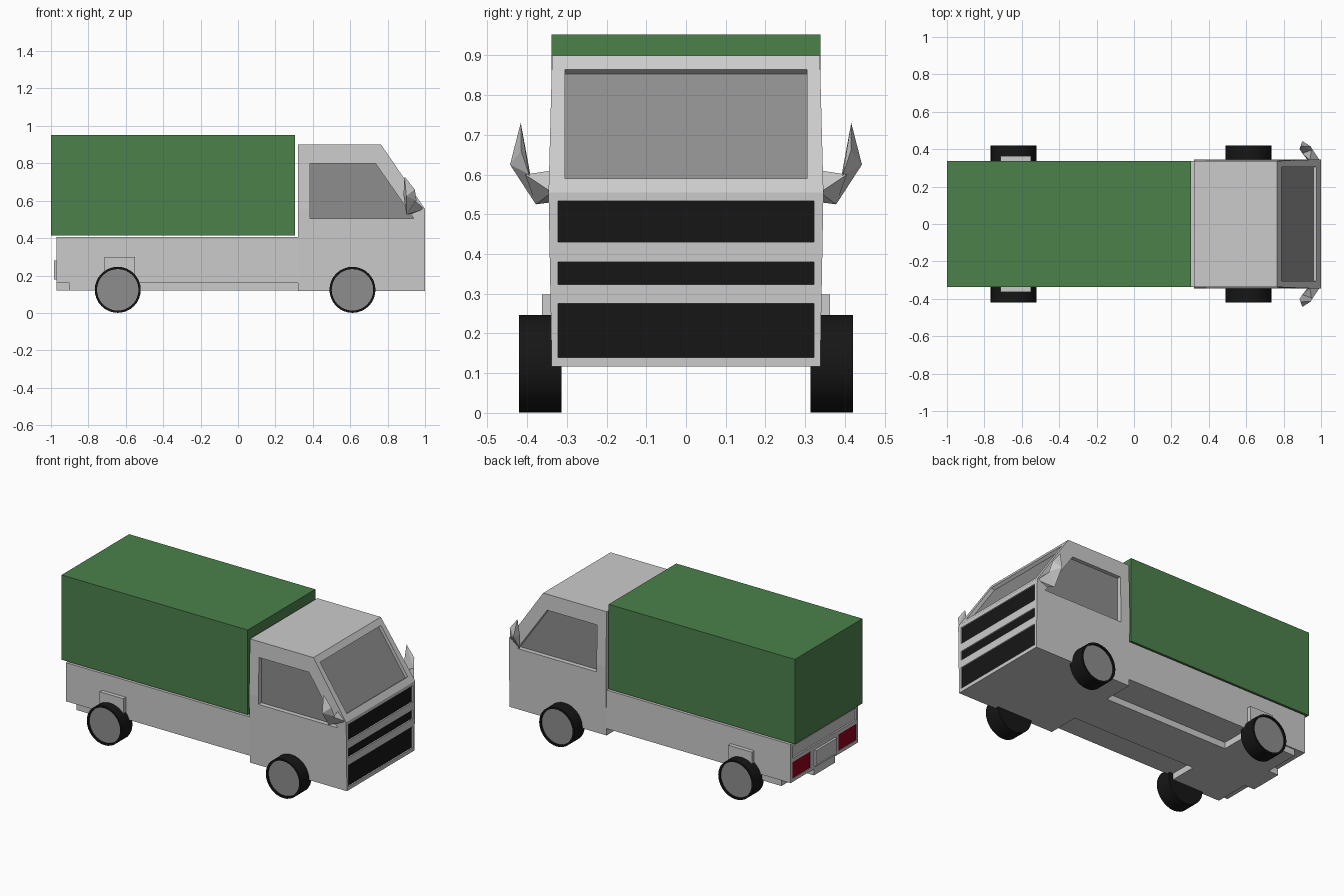
import bpy, bmesh, math
from mathutils import Vector, Matrix

if "Cube" in bpy.data.objects:
    bpy.data.objects.remove(bpy.data.objects["Cube"])


def material(name, rgb):
    m = bpy.data.materials.new(name)
    m.diffuse_color = (*rgb, 1)
    m.use_nodes = True
    m.node_tree.nodes["Principled BSDF"].inputs["Base Color"].default_value = m.diffuse_color
    return m


GREEN = material("canvas_green", (0.07, 0.22, 0.07))
DARK = material("dark_grey", (0.27, 0.27, 0.27))
BLACK = material("black", (0.008, 0.008, 0.008))
RED = material("red", (0.30, 0.0, 0.015))


def finish(name, bm, *mats):
    bmesh.ops.recalc_face_normals(bm, faces=bm.faces)
    me = bpy.data.meshes.new(name)
    bm.to_mesh(me)
    bm.free()
    ob = bpy.data.objects.new(name, me)
    bpy.context.collection.objects.link(ob)
    for m in mats:
        if m:
            me.materials.append(m)
    return ob


def loft(name, rings, mat=None):
    """Closed solid through rings of equal point count."""
    bm = bmesh.new()
    vs = [[bm.verts.new(p) for p in r] for r in rings]
    n = len(rings[0])
    for a, b in zip(vs, vs[1:]):
        for i in range(n):
            j = (i + 1) % n
            bm.faces.new((a[i], a[j], b[j], b[i]))
    bm.faces.new(vs[0])
    bm.faces.new(vs[-1])
    return finish(name, bm, mat)


def prism(name, pts, axis, a, b, mat=None):
    """Extrude an (x,z) profile along y, or a (y,z) profile along x."""
    place = (lambda p, t: (p[0], t, p[1])) if axis == "y" else (lambda p, t: (t, p[0], p[1]))
    return loft(name, [[place(p, t) for p in pts] for t in (a, b)], mat)


def rect(u0, u1, v0, v1):
    return [(u0, v0), (u1, v0), (u1, v1), (u0, v1)]


def box(name, x0, x1, y0, y1, z0, z1, mat=None):
    return prism(name, rect(x0, x1, z0, z1), "y", y0, y1, mat)


def hull(name, pts):
    bm = bmesh.new()
    for p in pts:
        bm.verts.new(p)
    bmesh.ops.convex_hull(bm, input=bm.verts)
    return finish(name, bm)


def cut(ob, cutter):
    mod = ob.modifiers.new("recess", "BOOLEAN")
    mod.operation, mod.solver, mod.object = "DIFFERENCE", "EXACT", cutter
    bpy.context.view_layer.objects.active = ob
    bpy.ops.object.modifier_apply(modifier=mod.name)
    bpy.data.objects.remove(cutter)


def recess(ob, name, pts, axis, outer, inner, mat):
    """Sink a pocket into ob and line its floor with a coloured panel."""
    step = 0.004 if outer > inner else -0.004
    cut(ob, prism("cutter", pts, axis, outer, inner))
    prism(name, pts, axis, inner + step, inner - step, mat)


# Cab: three stacked rings, slightly wider at the waist
cab = loft("cab", [[(0.32, -w, z), (xf, -w, z), (xf, w, z), (0.32, w, z)]
                   for z, xf, w in ((0.117, 1.0, 0.338), (0.555, 1.0, 0.346), (0.9, 0.765, 0.337))])

# Grille openings
for i, (z0, z1) in enumerate(((0.14, 0.275), (0.323, 0.38), (0.43, 0.533))):
    recess(cab, f"grille_{i}", rect(-0.322, 0.322, z0, z1), "x", 1.05, 0.987, BLACK)

# Side windows
side_window = [(0.385, 0.505), (0.94, 0.505), (0.735, 0.80), (0.385, 0.80)]
for s, side in ((-1, "right"), (1, "left")):
    recess(cab, f"window_{side}", side_window, "y", s * 0.4, s * 0.312, DARK)


# Windscreen, set into the sloping front
def slab(d0, d1):
    n = Vector((0.345, 0.235)).normalized()
    ends = [Vector((1 - (z - 0.555) * 0.235 / 0.345, z)) for z in (0.59, 0.865)]
    return [ends[0] + n * d0, ends[0] + n * d1, ends[1] + n * d1, ends[1] + n * d0]


cut(cab, prism("cutter", slab(-0.025, 0.05), "y", -0.305, 0.305))
prism("windscreen", slab(-0.03, -0.021), "y", -0.305, 0.305, DARK)

# Load bed with recessed tailgate and lights
bed = box("bed", -0.97, 0.32, -0.338, 0.338, 0.16, 0.405)
cut(bed, box("cutter", -1.0, -0.96, -0.32, 0.32, 0.31, 0.385))
for s, side in ((-1, "right"), (1, "left")):
    recess(bed, f"tail_light_{side}", rect(*sorted((s * 0.14, s * 0.32)), 0.18, 0.285),
           "x", -1.0, -0.962, RED)
plate = box("plate_holder", -0.985, -0.965, -0.105, 0.105, 0.18, 0.28)
recess(plate, "plate_panel", rect(-0.092, 0.092, 0.192, 0.268), "x", -1.0, -0.98, None)

# Canvas load cover
box("load_cover", -1.0, 0.305, -0.338, 0.338, 0.415, 0.952, GREEN)

# Chassis: spine, rear cross plate and rear tab
box("chassis_spine", -0.56, 0.33, -0.14, 0.14, 0.12, 0.165)
box("chassis_rear", -0.9, -0.55, -0.33, 0.33, 0.12, 0.165)
box("chassis_tab", -0.97, -0.89, -0.105, 0.105, 0.12, 0.165)

# Wheels with inset hubs
for x, end in ((-0.643, "rear"), (0.612, "front")):
    for s, side in ((-1, "right"), (1, "left")):
        bm = bmesh.new()
        bmesh.ops.create_cone(bm, cap_ends=True, segments=32, radius1=0.123, radius2=0.123, depth=0.106,
                              matrix=Matrix.Translation((x, s * 0.367, 0.1235))
                              @ Matrix.Rotation(math.pi / 2, 4, "X"))
        bm.normal_update()
        cap = [f for f in bm.faces if f.normal.y * s > 0.9]
        bmesh.ops.inset_region(bm, faces=cap, thickness=0.012, depth=0)
        rim = bmesh.ops.extrude_discrete_faces(bm, faces=[]) if not cap else None
        wall = bmesh.ops.extrude_face_region(bm, geom=cap)["geom"]
        floor = [g for g in wall if isinstance(g, bmesh.types.BMFace)]
        bmesh.ops.delete(bm, geom=[f for f in cap if f.is_valid], context="FACES_ONLY")
        bmesh.ops.translate(bm, verts=list({v for f in floor for v in f.verts}), vec=(0, -s * 0.01, 0))
        for f in floor:
            f.material_index = 1
        wheel = finish(f"wheel_{end}_{side}", bm, BLACK, DARK)
        bpy.ops.object.select_all(action="DESELECT")
        wheel.select_set(True)
        bpy.context.view_layer.objects.active = wheel
        bpy.ops.object.shade_smooth_by_angle(angle=math.radians(35))

# Rear mudguards and faceted door mirrors
for s, side in ((-1, "right"), (1, "left")):
    box(f"mudguard_{side}", -0.715, -0.55, *sorted((s * 0.33, s * 0.363)), 0.17, 0.298)
    hull(f"mirror_{side}", [(x, s * y, z) for x, y, z in (
        (0.89, 0.416, 0.73), (0.90, 0.443, 0.625), (0.945, 0.415, 0.66),
        (0.885, 0.40, 0.63), (0.955, 0.395, 0.60), (0.90, 0.378, 0.525))])
    hull(f"mirror_arm_{side}", [(x, s * y, z) for x, y, z in (
        (0.995, 0.338, 0.555), (0.94, 0.34, 0.61), (0.95, 0.405, 0.60),
        (0.90, 0.378, 0.525), (0.93, 0.34, 0.53))])
